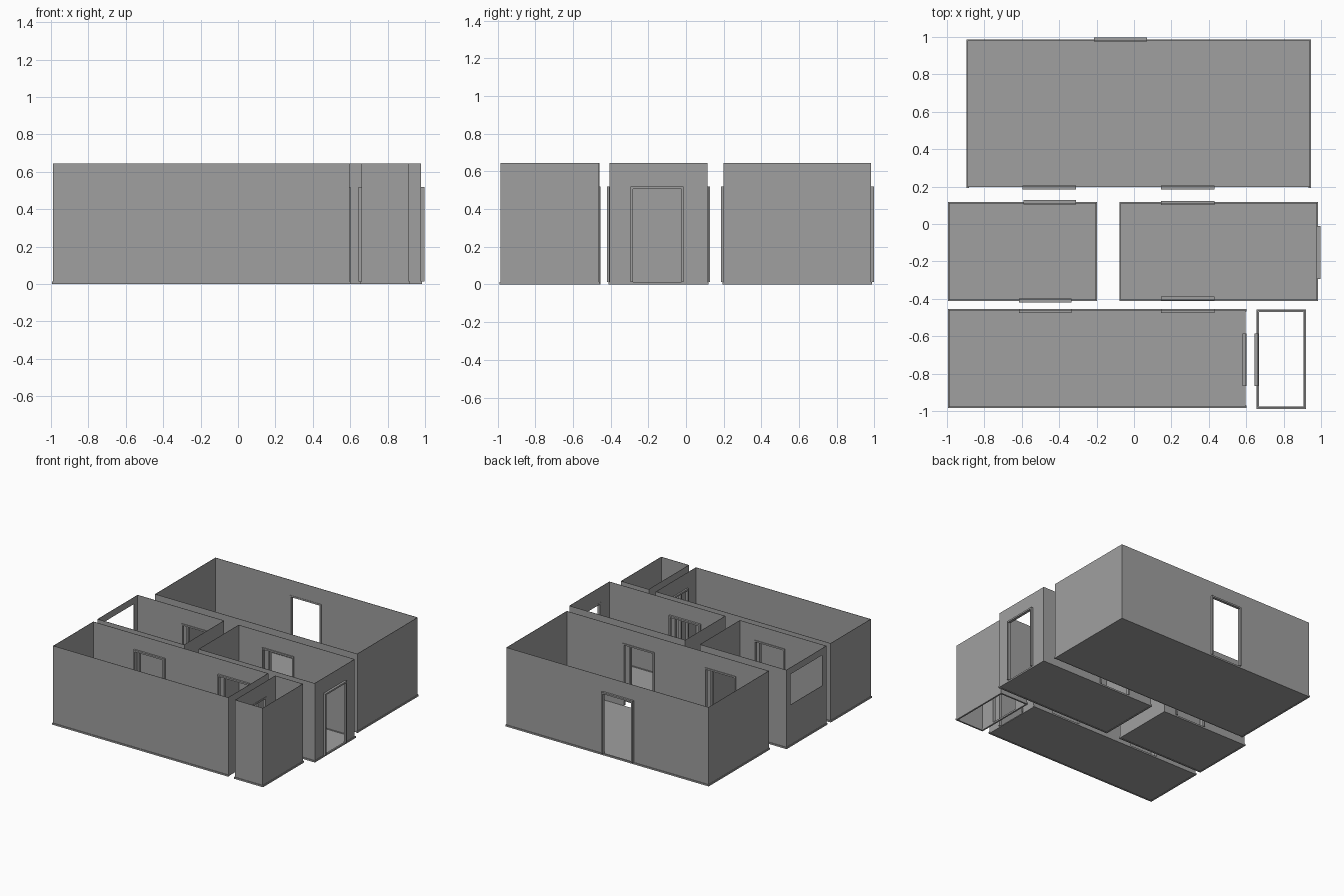
import bpy
import bmesh
from mathutils import Vector

cube = bpy.data.objects.get("Cube")
if cube:
    bpy.data.objects.remove(cube, do_unlink=True)

WALL_TOP, FLOOR_Z, DOOR_TOP = 0.645, 0.008, 0.52
SKIRT_H, SKIRT_T, JAMB = 0.013, 0.013, 0.013

grey = bpy.data.materials.new("plain grey")
grey.use_nodes = True
grey.diffuse_color = (0.35, 0.35, 0.35, 1)
grey.node_tree.nodes["Principled BSDF"].inputs["Base Color"].default_value = grey.diffuse_color


def finish(bm, name):
    bmesh.ops.recalc_face_normals(bm, faces=bm.faces)
    mesh = bpy.data.meshes.new(name)
    bm.to_mesh(mesh)
    bm.free()
    mesh.materials.append(grey)
    obj = bpy.data.objects.new(name, mesh)
    bpy.context.collection.objects.link(obj)
    return obj


def add_box(bm, lo, hi):
    lo, hi = Vector(lo), Vector(hi)
    verts = bmesh.ops.create_cube(bm, size=1)["verts"]
    for v in verts:
        v.co = (lo + hi) / 2 + v.co * (hi - lo)


def place(axis, at, along, z):
    """Point on a wall that runs along x or along y."""
    return (along, at, z) if axis == "x" else (at, along, z)


def wall(name, axis, at, start, end, openings):
    """Thin wall sheet with rectangular openings left out."""
    bm = bmesh.new()
    us = sorted({start, end, *[u for o in openings for u in o[:2]]})
    zs = sorted({0, WALL_TOP, *[z for o in openings for z in o[2:4]]})
    for u0, u1 in zip(us, us[1:]):
        for z0, z1 in zip(zs, zs[1:]):
            if any(o[0] <= u0 < o[1] and o[2] <= z0 < o[3] for o in openings):
                continue
            corners = ((u0, z0), (u1, z0), (u1, z1), (u0, z1))
            bm.faces.new([bm.verts.new(place(axis, at, u, z)) for u, z in corners])
    bmesh.ops.remove_doubles(bm, verts=bm.verts, dist=1e-5)
    obj = finish(bm, name)
    solid = obj.modifiers.new("thickness", "SOLIDIFY")
    solid.thickness, solid.offset = 0.003, 0


def door_frame(name, axis, at, a, b):
    """Two jambs and a head around a doorway."""
    bm = bmesh.new()
    near, far = at - 0.011, at + 0.011
    for u0, u1, z0 in ((a, a + JAMB, SKIRT_H), (b - JAMB, b, SKIRT_H),
                       (a + JAMB, b - JAMB, DOOR_TOP - JAMB)):
        add_box(bm, place(axis, near, u0, z0), place(axis, far, u1, DOOR_TOP))
    finish(bm, name)


def room(name, x0, x1, y0, y1, doors, windows=None, skirts="front back left right", floor=True):
    sides = {"front": ("x", y0, x0, x1), "back": ("x", y1, x0, x1),
             "left": ("y", x1, y0, y1), "right": ("y", x0, y0, y1)}
    half = SKIRT_T / 2
    for side, (axis, at, start, end) in sides.items():
        openings = []
        for a, b, shift in doors.get(side, []):
            openings.append((a, b, FLOOR_Z, DOOR_TOP))
            door_frame(f"{name} {side} door frame", axis, at + shift, a, b)
        openings += (windows or {}).get(side, [])
        wall(f"{name} {side} wall", axis, at, start, end, openings)
        if side in skirts:
            bm = bmesh.new()
            add_box(bm, place(axis, at - half, start - half, 0),
                    place(axis, at + half, end + half, SKIRT_H))
            finish(bm, f"{name} {side} skirting")
    if floor:
        bm = bmesh.new()
        add_box(bm, (x0, y0, 0.002), (x1, y1, FLOOR_Z))
        finish(bm, f"{name} floor")


# Large room across the back
room("back room", -0.89, 0.94, 0.2, 0.98,
     {"front": [(-0.595, -0.31, -0.004), (0.145, 0.43, -0.004)],
      "back": [(-0.215, 0.07, 0.007)]},
     skirts="back left right")

# Middle room with the wide window
room("window room", -0.988, -0.205, -0.405, 0.112,
     {"front": [(-0.615, -0.335, -0.004)], "back": [(-0.59, -0.31, 0.004)]},
     windows={"right": [(-0.35, 0.06, 0.34, 0.59)]})

# Middle room with the outside door
room("entrance room", -0.072, 0.978, -0.405, 0.112,
     {"front": [(0.145, 0.43, 0.007)], "back": [(0.145, 0.43, 0)],
      "left": [(-0.295, -0.012, 0.009)]})

# Long room across the front
room("front room", -0.988, 0.595, -0.978, -0.46,
     {"back": [(-0.615, -0.335, -0.006), (0.145, 0.43, -0.006)],
      "left": [(-0.865, -0.585, -0.004)]},
     skirts="front back right")

# Small closet without a floor
room("closet", 0.662, 0.912, -0.982, -0.463,
     {"right": [(-0.865, -0.585, -0.007)]}, floor=False)
